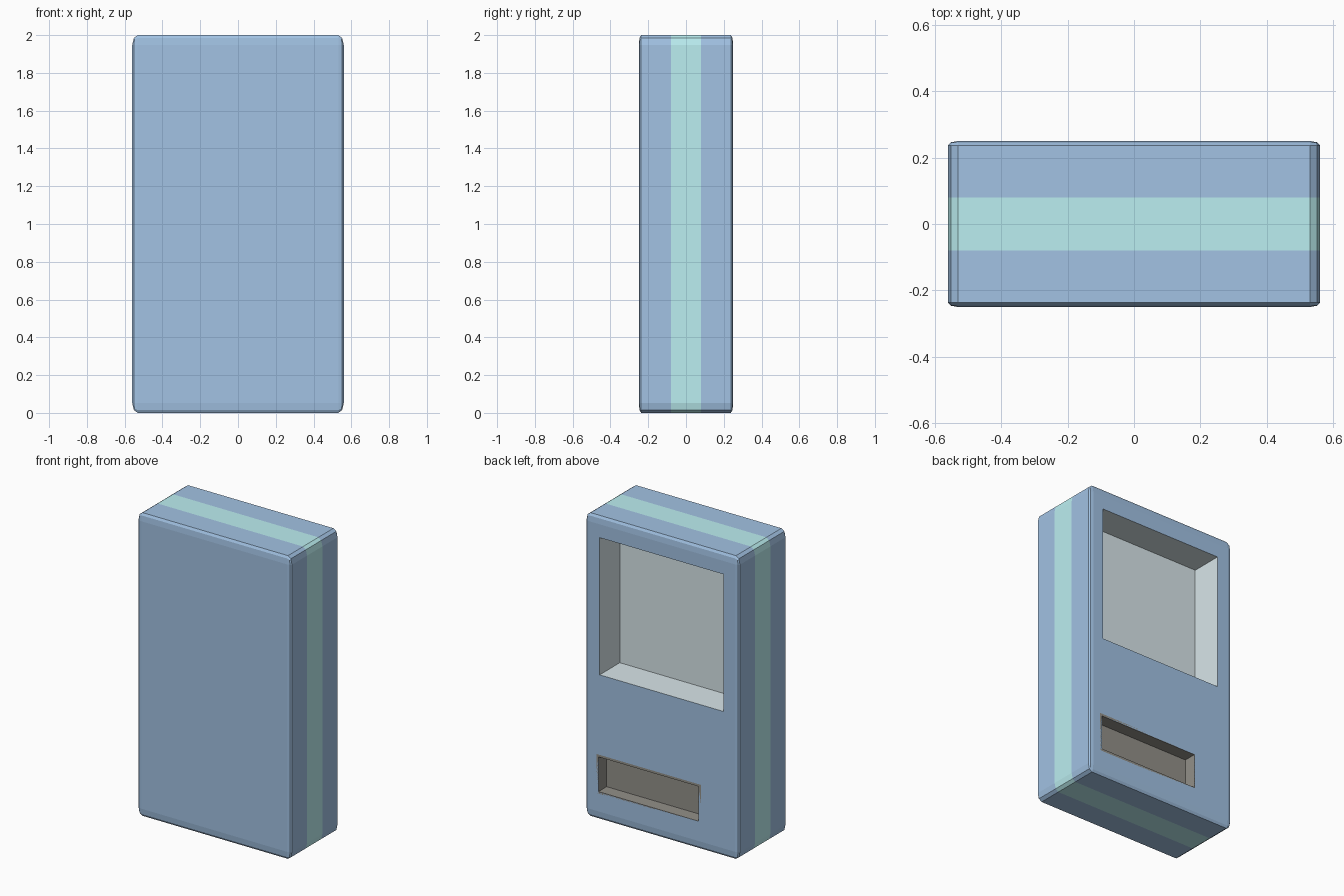
import bpy, bmesh
from mathutils import Vector

if "Cube" in bpy.data.objects:
    bpy.data.objects.remove(bpy.data.objects["Cube"])

W, D, H = 1.12, 0.50, 2.0
BAND = 0.08


def material(name, rgb):
    m = bpy.data.materials.new(name)
    m.diffuse_color = (*rgb, 1)
    m.use_nodes = True
    m.node_tree.nodes["Principled BSDF"].inputs["Base Color"].default_value = m.diffuse_color
    return m


def recess(bm, x0, x1, z0, z1, depth, mat, rim=0.0):
    """Pocket in the +y face; returns the edges of its opening."""
    verts = [bm.verts.new((x, D / 2, z))
             for x, z in ((x0, z0), (x0, z1), (x1, z1), (x1, z0))]
    face = bm.faces.new(verts)
    face.normal_update()
    outline = list(face.edges)
    if rim:
        ring = bmesh.ops.inset_individual(bm, faces=[face], thickness=rim)
        for f in ring["faces"]:
            f.material_index = mat
    floor = bmesh.ops.extrude_discrete_faces(bm, faces=[face])["faces"][0]
    bmesh.ops.translate(bm, verts=floor.verts, vec=(0, -depth, 0))
    for e in floor.edges:
        for f in e.link_faces:
            f.material_index = mat
    return [e for e in outline if e.is_valid]


bm = bmesh.new()

# Cabinet: rounded unit cube stretched to size
bmesh.ops.create_cube(bm, size=1)
bmesh.ops.bevel(bm, geom=bm.edges[:], offset=0.026, segments=2,
                profile=0.5, affect='EDGES')
bmesh.ops.scale(bm, vec=(W, D, H), verts=bm.verts)
bmesh.ops.translate(bm, vec=(0, 0, H / 2), verts=bm.verts)

# Light stripe running round sides, top and bottom
for y in (-BAND, BAND):
    bmesh.ops.bisect_plane(bm, geom=bm.verts[:] + bm.edges[:] + bm.faces[:],
                           plane_co=(0, y, 0), plane_no=(0, 1, 0))
for f in bm.faces:
    if abs(f.calc_center_median().y) < BAND - 0.001:
        f.material_index = 1

# Open the back panel, add display window and dispensing slot, refill around them
panel = max(bm.faces, key=lambda f: f.calc_center_median().y)
border = list(panel.edges)
bmesh.ops.delete(bm, geom=[panel], context='FACES_ONLY')
border += recess(bm, -0.45, 0.455, 0.955, 1.86, 0.21, 2)
border += recess(bm, -0.283, 0.479, 0.167, 0.427, 0.085, 3, rim=0.022)
bmesh.ops.triangle_fill(bm, edges=border, use_beauty=True,
                        normal=Vector((0, 1, 0)))
bmesh.ops.recalc_face_normals(bm, faces=bm.faces)

mesh = bpy.data.meshes.new("cabinet")
bm.to_mesh(mesh)
bm.free()
for name, rgb in (("body_blue", (0.36, 0.54, 0.77)),
                  ("stripe_aqua", (0.50, 0.86, 0.88)),
                  ("window_pale", (0.69, 0.79, 0.82)),
                  ("slot_dark", (0.29, 0.28, 0.25))):
    mesh.materials.append(material(name, rgb))
cabinet = bpy.data.objects.new("cabinet", mesh)
bpy.context.collection.objects.link(cabinet)
